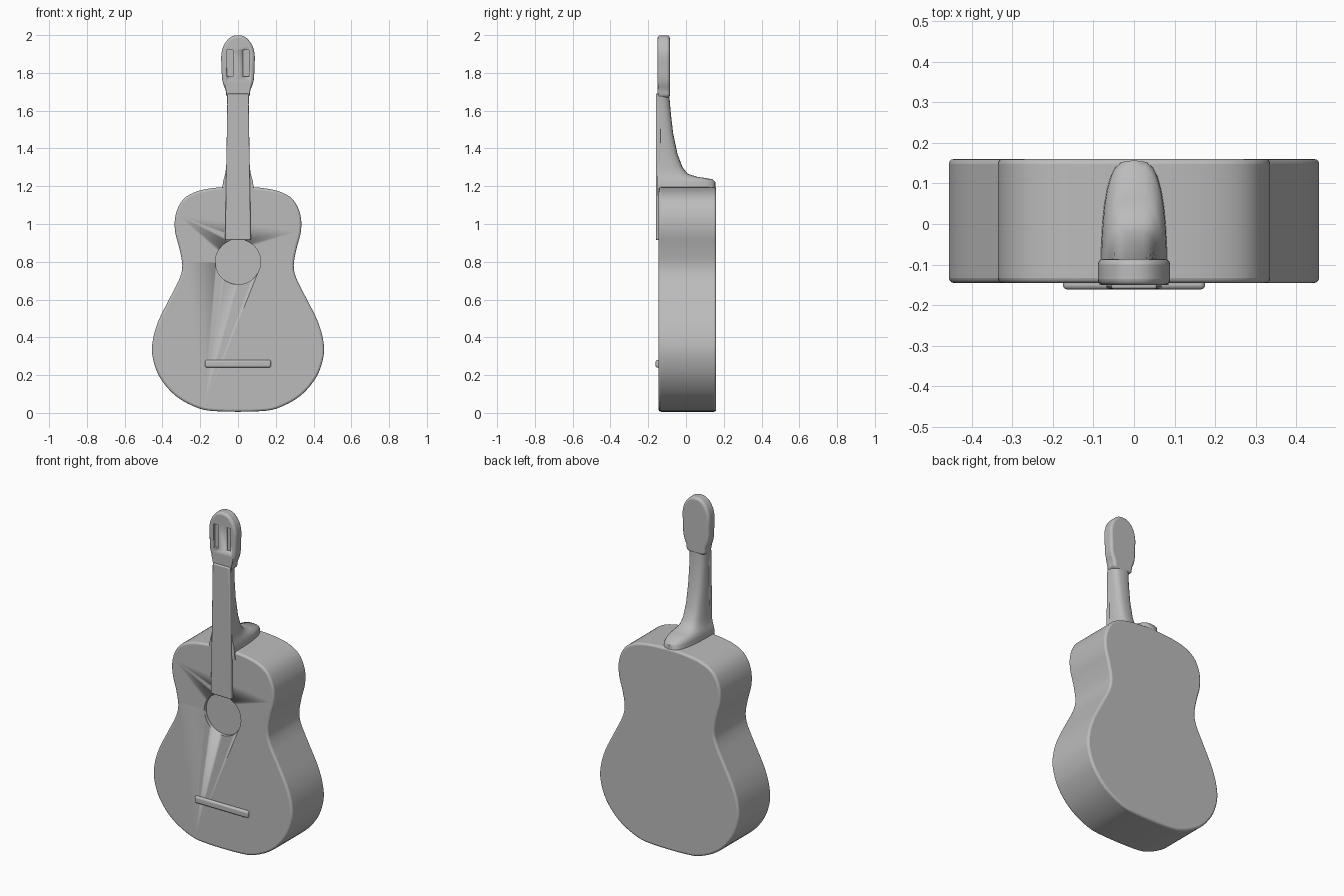
import bpy, bmesh, math
from mathutils import Vector

cube = bpy.data.objects.get("Cube")
if cube:
    bpy.data.objects.remove(cube)

grey = bpy.data.materials.new("plain_grey")
grey.use_nodes = True
COLOUR = (0.5, 0.5, 0.5, 1)
grey.diffuse_color = COLOUR
grey.node_tree.nodes["Principled BSDF"].inputs["Base Color"].default_value = COLOUR


def finish(name, bm, bevel=0):
    bmesh.ops.recalc_face_normals(bm, faces=bm.faces)
    mesh = bpy.data.meshes.new(name)
    bm.to_mesh(mesh)
    bm.free()
    ob = bpy.data.objects.new(name, mesh)
    bpy.context.collection.objects.link(ob)
    mesh.materials.append(grey)
    if bevel:
        mod = ob.modifiers.new("rounded_edges", 'BEVEL')
        mod.width, mod.segments, mod.limit_method = bevel, 3, 'ANGLE'
        mod.angle_limit = math.radians(50)
    bpy.ops.object.select_all(action='DESELECT')
    ob.select_set(True)
    bpy.context.view_layer.objects.active = ob
    bpy.ops.object.shade_smooth_by_angle(angle=math.radians(40))
    return ob


def smooth(half, steps=4):
    """Mirror a right-hand half outline and run a smooth curve through it."""
    pts = [Vector(p) for p in half] + [Vector((-x, z)) for x, z in reversed(half)]
    n, out = len(pts), []
    for i in range(n):
        a, b, c, d = (pts[(i + k) % n] for k in (-1, 0, 1, 2))
        for s in range(steps):
            t = s / steps
            out.append(0.5 * (2 * b + (c - a) * t + (2 * a - 5 * b + 4 * c - d) * t * t
                              + (3 * b - a - 3 * c + d) * t ** 3))
    return out


def slab(name, outline, front, back, bevel=0):
    """Extrude an outline in x and z from front to back."""
    bm = bmesh.new()
    face = bm.faces.new([bm.verts.new((x, front, z)) for x, z in outline])
    ext = bmesh.ops.extrude_face_region(bm, geom=[face])
    moved = [v for v in ext["geom"] if isinstance(v, bmesh.types.BMVert)]
    bmesh.ops.translate(bm, verts=moved, vec=(0, back - front, 0))
    return finish(name, bm, bevel)


def box(w, z0, z1, x=0):
    return [(x - w, z0), (x + w, z0), (x + w, z1), (x - w, z1)]


def cut(target, cutter):
    mod = target.modifiers.new("recess", 'BOOLEAN')
    mod.operation, mod.solver, mod.object = 'DIFFERENCE', 'EXACT', cutter
    cutter.hide_render = True
    cutter.hide_viewport = True


# Body with waist and a shallow sound hole
body = slab("body", smooth([
    (0.10, 0.008), (0.21, 0.025), (0.33, 0.09), (0.415, 0.19), (0.453, 0.30),
    (0.45, 0.39), (0.42, 0.49), (0.36, 0.61), (0.31, 0.71), (0.295, 0.78),
    (0.31, 0.87), (0.333, 0.96), (0.33, 1.05), (0.29, 1.13), (0.21, 1.175),
    (0.08, 1.195)]), -0.145, 0.16, 0.012)
ring = [(0.12 * math.cos(a * math.pi / 20), 0.8 + 0.12 * math.sin(a * math.pi / 20))
        for a in range(40)]
cut(body, slab("sound_hole_cutter", ring, -0.2, -0.125))

# Bridge
slab("bridge", box(0.175, 0.24, 0.28), -0.161, -0.13, 0.01)

# Fretboard, running over the body to the sound hole
slab("fretboard", [(-0.068, 0.915), (0.068, 0.915), (0.056, 1.69), (-0.056, 1.69)],
     -0.16, -0.135, 0.006)

# Neck and heel: stacked rounded sections given by height, half width and back
bm = bmesh.new()
rings = []
for z, w, back in [(1.15, 0.085, 0.157), (1.22, 0.08, 0.157), (1.237, 0.076, 0.14),
                   (1.25, 0.072, 0.06), (1.265, 0.068, 0.01), (1.30, 0.063, -0.018),
                   (1.37, 0.059, -0.045), (1.48, 0.057, -0.068), (1.60, 0.056, -0.082),
                   (1.68, 0.058, -0.088), (1.74, 0.07, -0.088)]:
    ring = []
    for k in range(17):
        t = math.pi * k / 16
        c, s = math.cos(t), max(math.sin(t), 0)
        ring.append(bm.verts.new((math.copysign(w * abs(c) ** 0.6, c),
                                  -0.15 + (back + 0.15) * s ** 0.75, z)))
    rings.append(ring)
for a, b in zip(rings, rings[1:]):
    for i in range(17):
        j = (i + 1) % 17
        bm.faces.new((a[i], a[j], b[j], b[i]))
bm.faces.new(rings[0])
bm.faces.new(rings[-1])
finish("neck", bm)

# Headstock with two shallow tuner slots
head = slab("headstock", smooth([
    (0.05, 1.67), (0.066, 1.71), (0.083, 1.76), (0.087, 1.83), (0.088, 1.90),
    (0.07, 1.955), (0.03, 1.994)]), -0.15, -0.086, 0.014)
for side, x in (("left", 0.042), ("right", -0.042)):
    cut(head, slab(side + "_slot_cutter", box(0.015, 1.78, 1.92, x), -0.2, -0.135))
